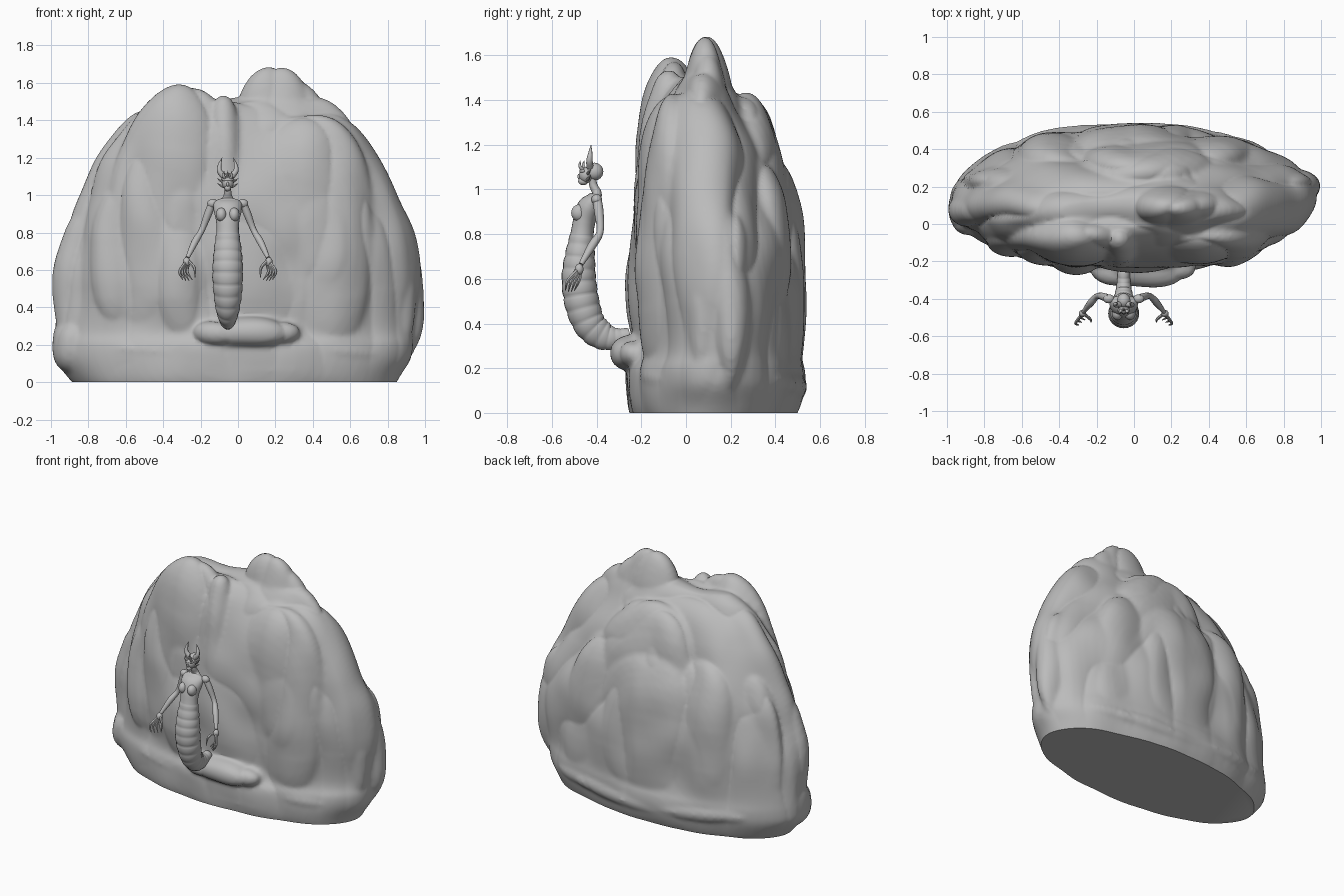
import bpy, bmesh, math
from mathutils import Vector, Matrix, noise

if "Cube" in bpy.data.objects:
    bpy.data.objects.remove(bpy.data.objects["Cube"])

GREY = (0.5, 0.5, 0.5, 1)
stone = bpy.data.materials.new("plain grey")
stone.use_nodes = True
stone.diffuse_color = GREY
stone.node_tree.nodes["Principled BSDF"].inputs["Base Color"].default_value = GREY
MID = -0.055  # the figure's own centre line


def finish(name, bm, angle=50):
    mesh = bpy.data.meshes.new(name)
    bm.to_mesh(mesh)
    bm.free()
    mesh.materials.append(stone)
    ob = bpy.data.objects.new(name, mesh)
    bpy.context.collection.objects.link(ob)
    bpy.ops.object.select_all(action='DESELECT')
    ob.select_set(True)
    bpy.context.view_layer.objects.active = ob
    bpy.ops.object.shade_smooth_by_angle(angle=math.radians(angle))
    return ob


def lobe(bm, centre, radii, lean=0, power=2.0, detail=4):
    """A rounded block: a sphere pushed towards a box by the power."""
    new = bmesh.ops.create_icosphere(bm, subdivisions=detail, radius=1)["verts"]
    turn = Matrix.Rotation(lean, 3, 'Y')
    for v in new:
        size = sum(abs(c) ** power for c in v.co) ** (1 / power)
        v.co = turn @ Vector(c / size * r for c, r in zip(v.co, radii)) + Vector(centre)


def spline(points, steps):
    """Catmull-Rom through tuples of any length."""
    pts = [Vector(p) for p in points]
    pts = [pts[0] * 2 - pts[1]] + pts + [pts[-1] * 2 - pts[-2]]
    out = []
    for a, b, c, d in zip(pts, pts[1:], pts[2:], pts[3:]):
        for i in range(steps):
            t = i / steps
            out.append(0.5 * (2 * b + (c - a) * t + (2 * a - 5 * b + 4 * c - d) * t ** 2
                              + (3 * b - a - 3 * c + d) * t ** 3))
    return out + [pts[-2]]


def bridge(bm, rings):
    """Skin a list of equal rings of points and cap both ends."""
    rings = [[bm.verts.new(p) for p in ring] for ring in rings]
    for r, s in zip(rings, rings[1:]):
        for k in range(len(r)):
            n = (k + 1) % len(r)
            bm.faces.new((r[k], r[n], s[n], s[k]))
    bm.faces.new(rings[0][::-1])
    bm.faces.new(rings[-1])


def sweep(bm, points, steps=5, sides=12, ribs=None):
    """Tube through (x, y, z, width, depth) points."""
    path = spline(points, steps)
    rings = []
    for i, p in enumerate(path):
        ahead, behind = path[min(i + 1, len(path) - 1)], path[max(i - 1, 0)]
        tangent = Vector((ahead - behind)[:3]).normalized()
        axis = Vector((1, 0, 0)) if abs(tangent.x) < 0.8 else Vector((0, 1, 0))
        side = (axis - tangent * axis.dot(tangent)).normalized()
        other = tangent.cross(side)
        swell = ribs(i / len(path)) if ribs else 1
        turns = [math.tau * k / sides for k in range(sides)]
        rings.append([Vector(p[:3]) + swell * (side * math.cos(a) * p[3]
                                               + other * math.sin(a) * p[4]) for a in turns])
    bridge(bm, rings)


def limb(bm, sign, points, **kw):
    """Round tube through (x, y, z, radius), x measured out from the figure's middle."""
    sweep(bm, [(MID + sign * x, y, z, r, r) for x, y, z, r in points], **kw)


def ledge(bm, a0, a1, z0, z1, thick):
    """Tapered roll of stone hugging the foot of the rock between two angles."""
    points = []
    for i in range(11):
        t = i / 10
        a, r = a0 + (a1 - a0) * t, thick * (0.45 + 0.55 * math.sin(math.pi * t))
        points.append((.89 * math.cos(a) - .015, .14 + .345 * math.sin(a), z0 + (z1 - z0) * t, r, r))
    sweep(bm, points, steps=4)


# Rock core: lens-shaped levels (z, right end, left end, front, back)
LEVELS = [
    (-.04, -.85, .84, -.24, .48), (.03, -.91, .88, -.26, .51), (.12, -.97, .93, -.265, .53),
    (.2, -.98, .94, -.26, .53), (.3, -.97, .94, -.225, .51), (.6, -.94, .97, -.24, .51),
    (.8, -.89, .93, -.245, .48), (1, -.82, .84, -.225, .41), (1.2, -.74, .74, -.18, .34),
    (1.37, -.62, .63, -.12, .26), (1.46, -.52, .53, -.06, .2), (1.5, -.4, .46, -.02, .15),
]
bm = bmesh.new()
levels = []
for z, x0, x1, y0, y1 in spline(LEVELS, 6):
    centre, half = Vector(((x0 + x1) / 2, (y0 + y1) / 2, z)), Vector(((x1 - x0) / 2, (y1 - y0) / 2))
    levels.append([centre + Vector((half.x * math.cos(a), half.y * math.sin(a), 0))
                   for a in (math.tau * k / 72 for k in range(72))])
bridge(bm, levels)

# Upright slabs standing proud of the core (x, y, z, half sizes, lean)
SLABS = [
    (-.36, -.06, .85, .34, .16, .74, .12), (.36, -.06, .72, .38, .16, .72, 0),
    (-.08, -.08, .8, .13, .16, .72, 0), (.2, .09, .95, .25, .14, .74, 0),
    (.34, .1, .95, .22, .11, .65, -.08), (.05, .27, .7, .45, .2, .73, 0),
    (-.38, .31, .55, .3, .16, .6, .1), (.4, .31, .5, .3, .16, .65, -.1),
    (0, .37, .55, .4, .17, .62, 0), (.82, .2, .5, .17, .09, .42, -.08),
    (.74, .08, .6, .2, .1, .5, -.12), (-.8, .06, .5, .17, .1, .42, .08),
    (-.7, .22, .55, .22, .1, .55, .12),
]
# Swellings on the face, the seat under the tail and the right-hand knob
LUMPS = [
    (.42, -.13, .75, .2, .1, .35), (-.3, -.14, .65, .14, .11, .48),
    (-.6, -.06, .65, .17, .11, .4), (.05, -.22, .265, .28, .11, .075),
    (-.88, .08, .2, .11, .13, .15),
]
for *c, a, b, h, lean in SLABS:
    lobe(bm, c, (a, b, h), lean, 2.2)
for *c, a, b, h in LUMPS:
    lobe(bm, c, (a, b, h), 0, 2.3)
ledge(bm, -2.8, -1.5, .2, .14, .065)
ledge(bm, -2.3, -.5, .05, .08, .06)
ledge(bm, -1.3, -.3, .18, .14, .065)
ledge(bm, .4, 1.9, .16, .1, .065)
ledge(bm, 1.5, 2.8, .12, .18, .065)
rock = finish("rock", bm)
fuse = rock.modifiers.new("fuse", 'REMESH')
fuse.mode, fuse.voxel_size = 'VOXEL', 0.015
soften = rock.modifiers.new("soften", 'SMOOTH')
soften.iterations = 4
for m in (fuse.name, soften.name):
    bpy.ops.object.modifier_apply(modifier=m)

# Weathering: long upright folds, then a flat underside
bm = bmesh.new()
bm.from_mesh(rock.data)
bm.normal_update()
shifts = []
for v in bm.verts:
    p = v.co
    fold = abs(noise.noise(Vector((p.x * 3, p.y * 6, p.z * 1.2))))
    dent = noise.noise(p * 4 + Vector((3, 7, 1)))
    fade = min(1, max(p.z, 0) / 0.45)
    shifts.append(v.normal * (fade * (0.05 * fold ** 0.8 - 0.012) + 0.014 * dent))
for v, s in zip(bm.verts, shifts):
    v.co += s
cut = bmesh.ops.bisect_plane(bm, geom=bm.verts[:] + bm.edges[:] + bm.faces[:],
                             plane_co=(0, 0, 0), plane_no=(0, 0, -1), clear_outer=True)
rim = [e for e in cut["geom_cut"] if isinstance(e, bmesh.types.BMEdge)]
bmesh.ops.contextual_create(bm, geom=rim)
bm.to_mesh(rock.data)
bm.free()
bpy.ops.object.shade_smooth_by_angle(angle=math.radians(50))

# Body: ribbed tail rising into waist, chest and neck (y, z, half width, half depth)
SPINE = [
    (-.25, .35, .03, .03), (-.31, .335, .036, .045), (-.37, .345, .046, .062),
    (-.43, .395, .063, .07), (-.465, .49, .076, .076), (-.48, .6, .08, .075),
    (-.475, .7, .073, .066), (-.465, .8, .06, .052), (-.455, .86, .062, .05),
    (-.435, .92, .075, .052), (-.41, .96, .072, .033), (-.4, .985, .03, .022),
    (-.415, 1.02, .019, .018), (-.42, 1.06, .02, .018),
]
bm = bmesh.new()
sweep(bm, [(MID, *p) for p in SPINE], steps=14, sides=24,
      ribs=lambda t: 0.97 + 0.07 * abs(math.sin(t * 24 * math.pi)) ** 0.6 if t < 0.53 else 1)
for s in (-1, 1):
    lobe(bm, (MID + s * .034, -.478, .895), (.029, .036, .038), detail=3)
    lobe(bm, (MID + s * .08, -.4, .955), (.03, .024, .024), detail=3)
finish("body", bm)

# Arms with clawed hands
for s, label in ((1, "left"), (-1, "right")):
    bm = bmesh.new()
    limb(bm, s, [(.08, -.4, .965, .02), (.105, -.39, .9, .021), (.14, -.385, .81, .016),
                 (.175, -.42, .75, .019), (.215, -.47, .665, .011)])
    lobe(bm, (MID + s * .22, -.478, .643), (.02, .02, .026), detail=2)
    for k in range(4):
        f = k / 3 - 0.5
        limb(bm, s, [(.22 + f * .02, -.48 - f * .02, .635, .009),
                     (.237 + f * .04, -.505 - f * .05, .59, .008),
                     (.215 + f * .05, -.52 - f * .04, .54 + .015 * abs(f), .002)], sides=6)
    limb(bm, s, [(.207, -.485, .645, .009), (.178, -.51, .61, .008),
                 (.175, -.525, .56, .002)], sides=6)
    finish(label + "_arm", bm)

# Head: round skull, narrow face, jaw and brow
bm = bmesh.new()
lobe(bm, (MID, -.41, 1.08), (.036, .04, .04), detail=3)
lobe(bm, (MID, -.445, 1.065), (.032, .034, .036), detail=3)
lobe(bm, (MID, -.46, 1.037), (.018, .024, .018), detail=2)
lobe(bm, (MID, -.475, 1.058), (.007, .012, .014), detail=2)
lobe(bm, (MID, -.462, 1.082), (.034, .016, .01), detail=2)
finish("head", bm)

# Crown: tall curved horns, short front spikes, cheek spines and a crest
bm = bmesh.new()
for s in (-1, 1):
    limb(bm, s, [(.022, -.43, 1.1, .016), (.044, -.432, 1.13, .014),
                 (.042, -.428, 1.165, .009), (.03, -.425, 1.2, .001)], sides=8)
    limb(bm, s, [(.014, -.46, 1.085, .009), (.022, -.475, 1.105, .007),
                 (.018, -.473, 1.13, .001)], sides=8)
    for z in (1.045, 1.07):
        limb(bm, s, [(.022, -.44, z, .009), (.038, -.436, z + .006, .006),
                     (.056, -.425, z + .02, .001)], sides=6)
sweep(bm, [(MID, -.455, 1.09, .008, .01), (MID, -.46, 1.11, .005, .006),
           (MID, -.455, 1.13, .001, .001)], sides=8)
finish("crown", bm)
